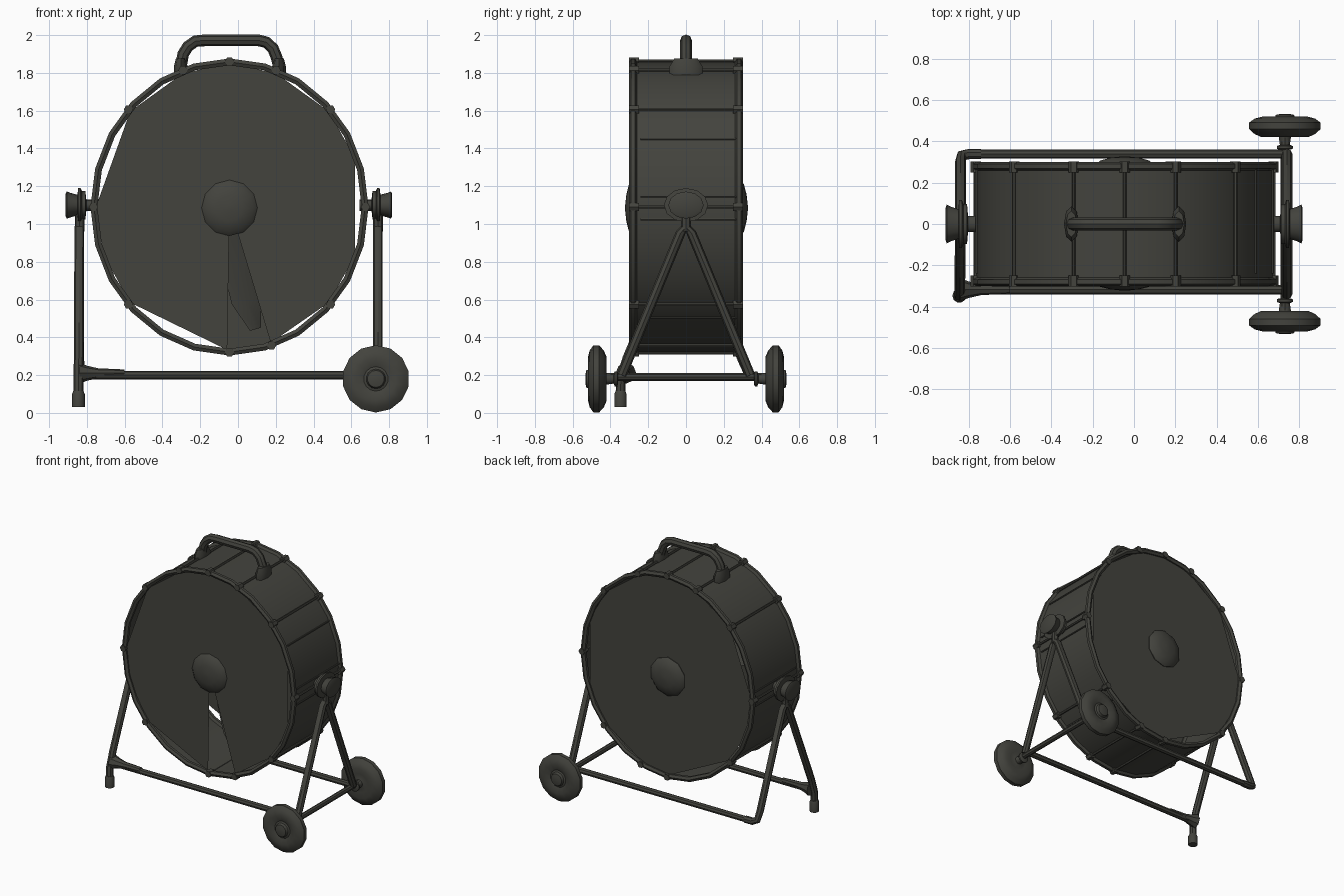
import bpy, bmesh, math
from mathutils import Vector, Matrix

if "Cube" in bpy.data.objects:
    bpy.data.objects.remove(bpy.data.objects["Cube"])

CX, CZ, RX, RZ = -0.045, 1.09, 0.718, 0.768   # drum centre and radii

mat = bpy.data.materials.new("dark olive grey")
mat.diffuse_color = (0.056, 0.056, 0.047, 1)
mat.use_nodes = True
mat.node_tree.nodes["Principled BSDF"].inputs["Base Color"].default_value = mat.diffuse_color


def add(name, bm, smooth=40):
    me = bpy.data.meshes.new(name)
    bm.to_mesh(me)
    bm.free()
    ob = bpy.data.objects.new(name, me)
    bpy.context.collection.objects.link(ob)
    me.materials.append(mat)
    if smooth:
        bpy.ops.object.select_all(action='DESELECT')
        ob.select_set(True)
        bpy.context.view_layer.objects.active = ob
        bpy.ops.object.shade_smooth_by_angle(angle=math.radians(smooth))
    return ob


def bridge(bm, rings, closed):
    pairs = list(zip(rings, rings[1:])) + ([(rings[-1], rings[0])] if closed else [])
    for a, b in pairs:
        n = len(a)
        for i in range(n):
            bm.faces.new((a[i], a[(i + 1) % n], b[(i + 1) % n], b[i]))
    if not closed:
        bm.faces.new(rings[0])
        bm.faces.new(rings[-1])
    bmesh.ops.recalc_face_normals(bm, faces=bm.faces)


def tube(name, pts, r, sides=8, closed=False):
    """Sweep a round section along a path, mitred at the corners."""
    bm = bmesh.new()
    pts = [Vector(p) for p in pts]
    n, rings, ref = len(pts), [], None
    for i, p in enumerate(pts):
        a = pts[(i - 1) % n] if closed or i else p
        b = pts[(i + 1) % n] if closed or i < n - 1 else p
        d = ((p - a).normalized() + (b - p).normalized()).normalized()
        if ref is None:
            ref = Vector((0, 1, 0)) if abs(d.y) < 0.9 else Vector((1, 0, 0))
        u = (ref - d * ref.dot(d)).normalized()
        ref = u
        v = d.cross(u)
        rings.append([bm.verts.new(p + r * (u * math.cos(t) + v * math.sin(t)))
                      for t in (2 * math.pi * k / sides for k in range(sides))])
    bridge(bm, rings, closed)
    return add(name, bm)


def lathe(name, origin, axis, profile, sides=12, stretch=1.0):
    """Revolve (distance along axis, radius) pairs; stretch widens one way."""
    bm = bmesh.new()
    d = Vector(axis)
    u = Vector((0, 0, 1)) if abs(d.z) < 0.9 else Vector((1, 0, 0))
    v = d.cross(u)
    o = Vector(origin)
    rings = [[bm.verts.new(o + d * t + r * (u * math.cos(a) + v * stretch * math.sin(a)))
              for a in (2 * math.pi * k / sides for k in range(sides))] for t, r in profile]
    bridge(bm, rings, False)
    return add(name, bm)


def rim(deg, y, k=1.0):
    a = math.radians(deg)
    return Vector((CX + k * RX * math.sin(a), y, CZ + k * RZ * math.cos(a)))


# Drum shell, open at both ends
bm = bmesh.new()
N = 24
loops = [[bm.verts.new(rim(360 * i / N, y)) for i in range(N)] for y in (-0.285, 0.285)]
for i in range(N):
    j = (i + 1) % N
    bm.faces.new((loops[0][i], loops[0][j], loops[1][j], loops[1][i]))
add("drum_shell", bm, 20)

# Rim hoops
for y, side in ((-0.28, "front"), (0.28, "back")):
    tube(side + "_hoop", [rim(360 * i / N, y) for i in range(N)], 0.021, 6, True)

# Guard discs, coarse polygons; the front one has a wedge left open at the bottom
disc_angles = [0, 20, 48, 70, 110, 132, 162, 181, 228, 250, 270, 312, 340]
for y, side in ((-0.28, "front"), (0.28, "back")):
    bm = bmesh.new()
    ring = [bm.verts.new(rim(a, y, 0.985)) for a in disc_angles]
    if side == "front":
        inner = [bm.verts.new((CX + 0.1 * math.sin(math.radians(a)), y,
                               CZ + 0.1 * math.cos(math.radians(a)))) for a in disc_angles]
        for i in range(len(ring)):
            j = (i + 1) % len(ring)
            if disc_angles[i] != 162:
                bm.faces.new((ring[i], ring[j], inner[j], inner[i]))
    else:
        bm.faces.new(ring)
    bmesh.ops.recalc_face_normals(bm, faces=bm.faces)
    add(side + "_guard", bm, 0)

# Guard hubs
dome = [(-0.04, 0.145), (0, 0.148), (0.022, 0.125), (0.036, 0.07), (0.042, 0.015)]
lathe("front_hub", (CX, -0.28, CZ - 0.005), (0, -1, 0), dome, 12)
lathe("back_hub", (CX, 0.285, CZ - 0.005), (0, 1, 0), dome, 10)

# Motor and fan blades inside the drum
lathe("motor", (CX, -0.2, CZ), (0, 1, 0), [(0, 0.11), (0.4, 0.11)], 12)
for k in range(3):
    bm = bmesh.new()
    rows = []
    for t, w in ((0.08, 0.05), (0.3, 0.085), (0.5, 0.08), (0.66, 0.03)):
        c = -0.05 * math.sin(t * 3)
        rows.append([bm.verts.new((c - w, -0.13, -t)), bm.verts.new((c, -0.1, -t)),
                     bm.verts.new((c + w, -0.05, -t))])
    for a, b in zip(rows, rows[1:]):
        for i in range(2):
            bm.faces.new((a[i], a[i + 1], b[i + 1], b[i]))
    bmesh.ops.transform(bm, verts=bm.verts,
                        matrix=Matrix.Translation((CX, 0, CZ)) @ Matrix.Rotation(math.radians(-16 + 120 * k), 4, 'Y'))
    add("fan_blade", bm)

# Clamp rods across the drum with a clip at each hoop
for a in (0, 20, 48, 90, 132, 162, 180, 228, 270, 312, 340):
    tube("clamp_rod", [rim(a, -0.29, 1.005), rim(a, 0.29, 1.005)], 0.009, 6)
    for s in (-1, 1):
        tube("hoop_clip", [rim(a, s * 0.302, 1.003), rim(a, s * 0.25, 1.003)], 0.025, 6)
# Raised seams on the shell
for a in (62, 86, 95, 140, 274, 266):
    tube("shell_seam", [rim(a, -0.24, 1.0), rim(a, 0.28, 1.0)], 0.006, 6)

# Carry handle with flared feet
tube("carry_handle", [(-0.305, 0, 1.82), (-0.29, 0, 1.9), (-0.265, 0, 1.94), (-0.225, 0, 1.968),
                      (-0.18, 0, 1.972), (0.11, 0, 1.972), (0.15, 0, 1.962), (0.185, 0, 1.93),
                      (0.205, 0, 1.88), (0.22, 0, 1.82)], 0.031, 8)
for x in (-0.303, 0.217):
    lathe("handle_foot", (x, 0, 1.79), (0, 0, 1), [(0, 0.036), (0.045, 0.036), (0.085, 0.026)], 8, 2.4)

# Pivot knobs either side of the drum
knob = [(-0.1, 0.03), (-0.035, 0.03), (-0.03, 0.075), (-0.012, 0.075), (-0.005, 0.09), (0.008, 0.09),
        (0.012, 0.055), (0.05, 0.065), (0.068, 0.072), (0.074, 0.06)]
for x, s in ((-0.838, -1), (0.742, 1)):
    lathe("pivot_knob", (x, 0, 1.1), (s, 0, 0), knob, 12, 1.3)
    tube("pivot_post", [(x, 0, 0.96), (x, 0, 1.1)], 0.026)

# Stand: left frame bends into the back rail, right frame is a plain A shape
tube("left_frame", [(-0.845, -0.347, 0.06), (-0.845, -0.345, 0.18), (-0.843, -0.31, 0.29),
                    (-0.84, -0.03, 0.95), (-0.84, 0, 0.985),
                    (-0.84, 0.03, 0.95), (-0.84, 0.3, 0.28), (-0.835, 0.33, 0.215),
                    (-0.8, 0.338, 0.2), (-0.74, 0.338, 0.2)], 0.026)
tube("back_rail", [(-0.76, 0.338, 0.2), (0.74, 0.338, 0.2)], 0.022)
tube("front_rail", [(-0.84, -0.318, 0.2), (0.74, -0.318, 0.2)], 0.022)
lathe("rail_joint", (-0.84, -0.318, 0.21), (1, 0, 0), [(0, 0.055), (0.04, 0.04), (0.1, 0.026), (0.24, 0.02)], 8)
tube("right_frame", [(0.74, -0.34, 0.2), (0.74, -0.03, 0.95), (0.74, 0, 0.985),
                     (0.74, 0.03, 0.95), (0.74, 0.34, 0.2)], 0.026)
lathe("rubber_foot", (-0.845, -0.347, 0.03), (0, 0, 1),
      [(0, 0.034), (0.07, 0.034), (0.085, 0.027)], 10)

# Axle and wheels
tube("axle", [(0.73, -0.48, 0.19), (0.73, 0.48, 0.19)], 0.02)
wheel = [(-0.005, 0.03), (0.0, 0.04), (0.012, 0.04), (0.018, 0.025), (0.055, 0.03), (0.065, 0.07),
         (0.055, 0.115), (0.07, 0.15), (0.095, 0.178), (0.125, 0.178), (0.145, 0.15), (0.155, 0.11),
         (0.14, 0.065), (0.145, 0.052), (0.163, 0.045), (0.168, 0.02)]
for s in (-1, 1):
    lathe("wheel", (0.73, s * 0.365, 0.18), (0, s, 0), wheel, 14)
